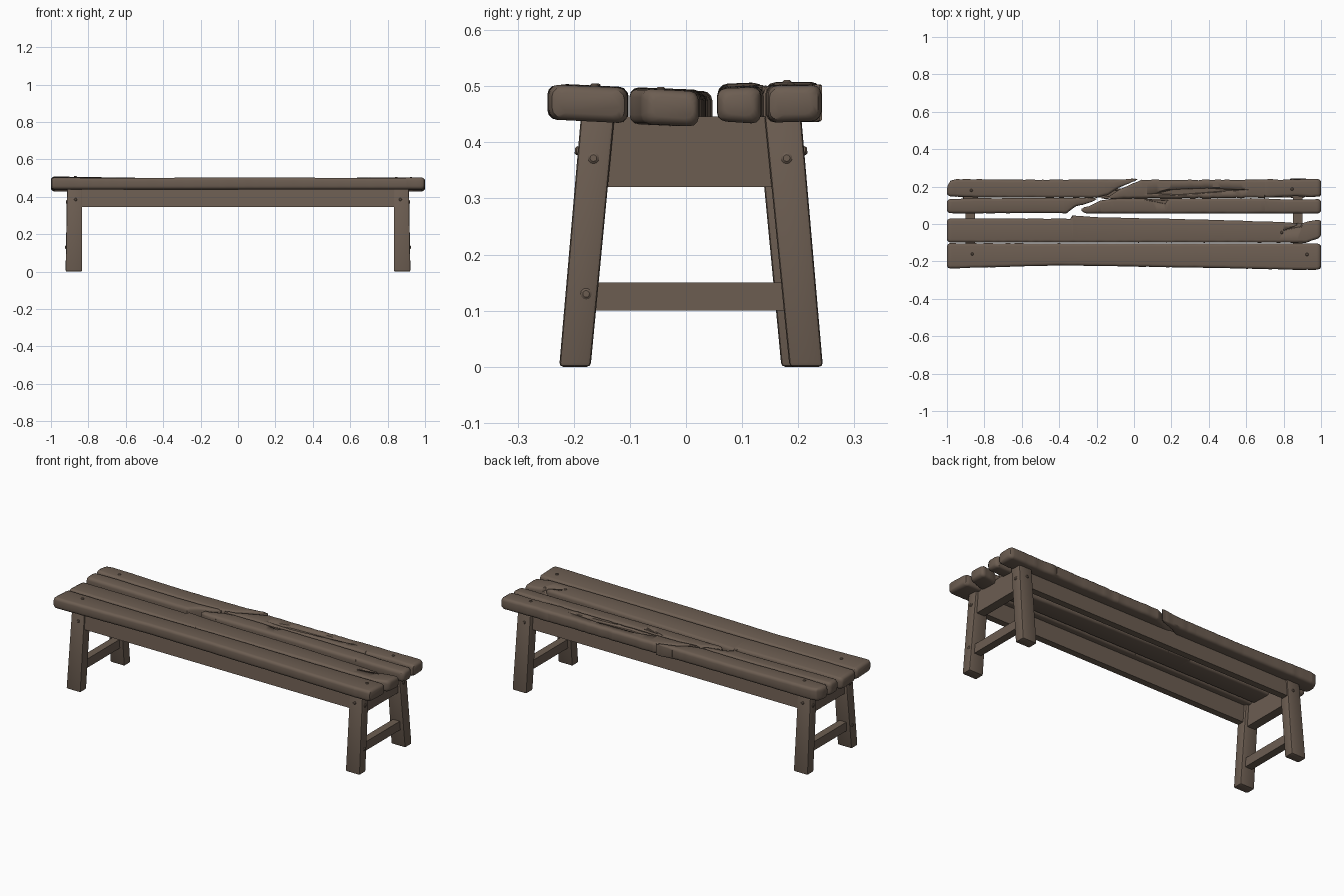
import bpy, bmesh, math, random
from mathutils import Vector

if "Cube" in bpy.data.objects:
    bpy.data.objects.remove(bpy.data.objects["Cube"])
random.seed(4)

wood = bpy.data.materials.new("weathered brown wood")
wood.diffuse_color = (0.15, 0.11, 0.083, 1)
wood.use_nodes = True
wood.node_tree.nodes["Principled BSDF"].inputs["Base Color"].default_value = wood.diffuse_color


def finish(name, bm, angle=35):
    bmesh.ops.recalc_face_normals(bm, faces=bm.faces)
    me = bpy.data.meshes.new(name)
    bm.to_mesh(me)
    bm.free()
    ob = bpy.data.objects.new(name, me)
    bpy.context.collection.objects.link(ob)
    me.materials.append(wood)
    bpy.ops.object.select_all(action='DESELECT')
    ob.select_set(True)
    bpy.context.view_layer.objects.active = ob
    bpy.ops.object.shade_smooth_by_angle(angle=math.radians(angle))
    return ob


def skin(bm, rings):
    """Joins closed rings of points and caps both ends."""
    vs = [[bm.verts.new(p) for p in r] for r in rings]
    n = len(vs[0])
    for a, b in zip(vs, vs[1:]):
        for i in range(n):
            bm.faces.new((a[i], a[(i + 1) % n], b[(i + 1) % n], b[i]))
    bm.faces.new(vs[0][::-1])
    bm.faces.new(vs[-1])


def lerp(pts, x):
    if x <= pts[0][0]:
        return pts[0][1]
    for (x0, y0), (x1, y1) in zip(pts, pts[1:]):
        if x <= x1:
            return y0 + (y1 - y0) * (x - x0) / (x1 - x0)
    return pts[-1][1]


def plank(name, front, back, top, bottom, rough=0.001, lift=0.0):
    """Worn board: front/back are (x, y) outlines, top/bottom are z at front and back."""
    x0, x1 = front[0][0], front[-1][0]
    n = max(8, int((x1 - x0) / 0.025))
    xs = {x0, x0 + .005, x0 + .016, x1 - .016, x1 - .005, x1}
    xs |= {x0 + (x1 - x0) * i / n for i in range(1, n)}
    xs |= {p[0] for p in front + back if x0 < p[0] < x1}
    ph = random.uniform(0, 6)
    rings = []
    for x in sorted(xs):
        d = min(x - x0, x1 - x)
        ya = lerp(front, x) + random.uniform(-rough, rough)
        yb = lerp(back, x) + random.uniform(-rough, rough)
        w = max(yb - ya, 0.004)
        inset = min(.013 if d < .004 else .005 if d < .015 else 0, w * .25)
        up = .0015 * math.sin(5 * x + ph) + lift * min(1, max(0, (-x - .45) / .4))
        r = min(.016, w * .3)
        ring = []
        for sy, sz, a0 in ((1, 1, 0), (-1, 1, 90), (-1, -1, 180), (1, -1, 270)):
            for k in range(4):
                a = math.radians(a0 + 30 * k)
                cy = (yb - inset - r if sy > 0 else ya + inset + r) + r * math.cos(a)
                t = (cy - ya) / w
                zt = top[0] + (top[1] - top[0]) * t + up - inset
                zb = bottom[0] + (bottom[1] - bottom[0]) * t + inset
                cz = (zt - r if sz > 0 else zb + r) + r * math.sin(a)
                ring.append((x, cy, cz))
        rings.append(ring)
    bm = bmesh.new()
    skin(bm, rings)
    return finish(name, bm)


def post(name, bot, top, z0, z1, bev=0.006):
    """Slanted box: bot/top are (x0, x1, y0, y1)."""
    bm = bmesh.new()
    skin(bm, [[(r[0], r[2], z), (r[1], r[2], z), (r[1], r[3], z), (r[0], r[3], z)]
              for r, z in ((bot, z0), (top, z1))])
    if bev:
        bmesh.ops.bevel(bm, geom=bm.edges[:], offset=bev, segments=2, affect='EDGES', profile=.5)
    return finish(name, bm)


def peg(name, pos, axis, r=0.010):
    """Domed round peg head."""
    q = Vector((0, 0, 1)).rotation_difference(Vector(axis))
    rings = [[Vector(pos) + q @ Vector((s * r * math.cos(a), s * r * math.sin(a), h))
              for a in (i * math.tau / 12 for i in range(12))]
             for s, h in ((1, -.012), (1, .002), (.6, .005))]
    bm = bmesh.new()
    skin(bm, rings)
    finish(name, bm)


# seat boards, the two back ones snapped along a diagonal
plank("seat_board_front",
      [(-1, -.238), (-.85, -.234), (-.4, -.221), (-.1, -.226), (.5, -.236), (.9, -.246), (1, -.243)],
      [(-1, -.103), (1, -.105)], (.503, .497), (.441, .434))
board_2 = plank("seat_board_inner",
                [(-1, -.099), (.92, -.1), (1, -.072)],
                [(-1, .03), (-.34, .028), (-.33, .046), (-.2, .036), (.2, .028), (.75, .012),
                 (.9, .004), (.94, .016), (1, .026)], (.497, .492), (.433, .428))
plank("seat_board_third_left",
      [(-1, .057), (-.36, .058), (-.31, .095), (-.27, .103), (-.2, .128)],
      [(-1, .132), (-.85, .138), (-.2, .14)], (.499, .502), (.438, .433), lift=.005)
board_3 = plank("seat_board_third_right",
                [(-.28, .062), (-.25, .056), (1, .056)],
                [(-.28, .088), (-.24, .096), (-.18, .125), (-.12, .136), (.7, .137), (.8, .131), (1, .133)],
                (.497, .5), (.438, .433))
plank("seat_board_back_left",
      [(-1, .148), (-.84, .142), (-.2, .14), (-.14, .155), (-.08, .195), (0, .228), (.02, .236)],
      [(-1, .205), (-.98, .232), (-.95, .24), (-.5, .236), (-.05, .238), (.02, .244)],
      (.502, .502), (.435, .438), lift=.005)
board_4 = plank("seat_board_back_right",
                [(-.18, .136), (.7, .14), (.82, .148), (1, .144)],
                [(-.18, .142), (-.13, .15), (-.07, .188), (0, .22), (.04, .236), (.3, .236), (1, .239)],
                (.5, .501), (.435, .438), rough=.0025)


# splintered hollows cut into the board tops
def carve(name, outline, depth, boards):
    cx = sum(p[0] for p in outline) / len(outline)
    cy = sum(p[1] for p in outline) / len(outline)
    bm = bmesh.new()
    skin(bm, [[(cx + (x - cx) * s, cy + (y - cy) * s, z) for x, y in outline]
              for s, z in ((.6, .5 - depth), (1.1, .52))])
    cutter = finish(name, bm)
    cutter.hide_render = True
    cutter.hide_set(True)
    for b in boards:
        m = b.modifiers.new(name, 'BOOLEAN')
        m.operation, m.object, m.solver = 'DIFFERENCE', cutter, 'EXACT'


carve("split_cutter", [(0, .155), (.2, .145), (.7, .186), (.45, .202), (.15, .19)], .012, [board_4])
carve("sliver_cutter", [(0, .137), (.19, .1), (.21, .128)], .006, [board_3])
carve("end_crack_cutter", [(.78, -.045), (.9, -.022), (.93, .03), (.88, .03), (.87, -.008)], .025, [board_2])

# splayed legs, end aprons, stretchers and their pegs on both ends
for side, s in (("left", -1), ("right", 1)):
    def span(a, b):
        return tuple(sorted((s * a, s * b)))
    for row, t in (("front", -1), ("back", 1)):
        worn = .018 if (s, t) == (1, 1) else 0
        yb = tuple(sorted((t * (.17 + worn * .8), t * (.226 + worn))))
        yt = tuple(sorted((t * (.127 + worn * .7), t * (.187 + worn))))
        post(f"{row}_leg_{side}", span(.833, .922) + yb, span(.833, .914) + yt, 0, .45, .007)
        peg(f"{row}_leg_end_peg_{side}", (s * .915, t * (.165 + worn * .8), .372), (s, 0, 0))
        peg(f"{row}_leg_face_peg_{side}", (s * .868, t * (.193 + worn), .385), (0, t, .1), .008)
    peg(f"stretcher_peg_{side}", (s * .919, -.178, .13), (s, 0, 0))
    post(f"end_apron_{side}", span(.85, .9) + (-.16, .16), span(.85, .9) + (-.14, .15), .32, .446, 0)
    post(f"stretcher_{side}", span(.855, .898) + (-.185, .19), span(.855, .898) + (-.18, .185), .10, .15, 0)

# long rails under the seat, leaning with the legs
for row, t in (("front", -1), ("back", 1)):
    a = tuple(sorted((t * .152, t * .189)))
    b = tuple(sorted((t * .142, t * .179)))
    post(f"{row}_rail", (-.85, .85) + a, (-.85, .85) + b, .345, .445, 0)

# pegs holding down the seat boards
for i, (x, y, z) in enumerate(((-.865, -.16, .5), (.925, -.163, .5), (.79, -.045, .494),
                               (.845, .187, .501), (-.87, .18, .506))):
    peg(f"seat_peg_{i + 1}", (x, y, z), (0, 0, 1), .008)
